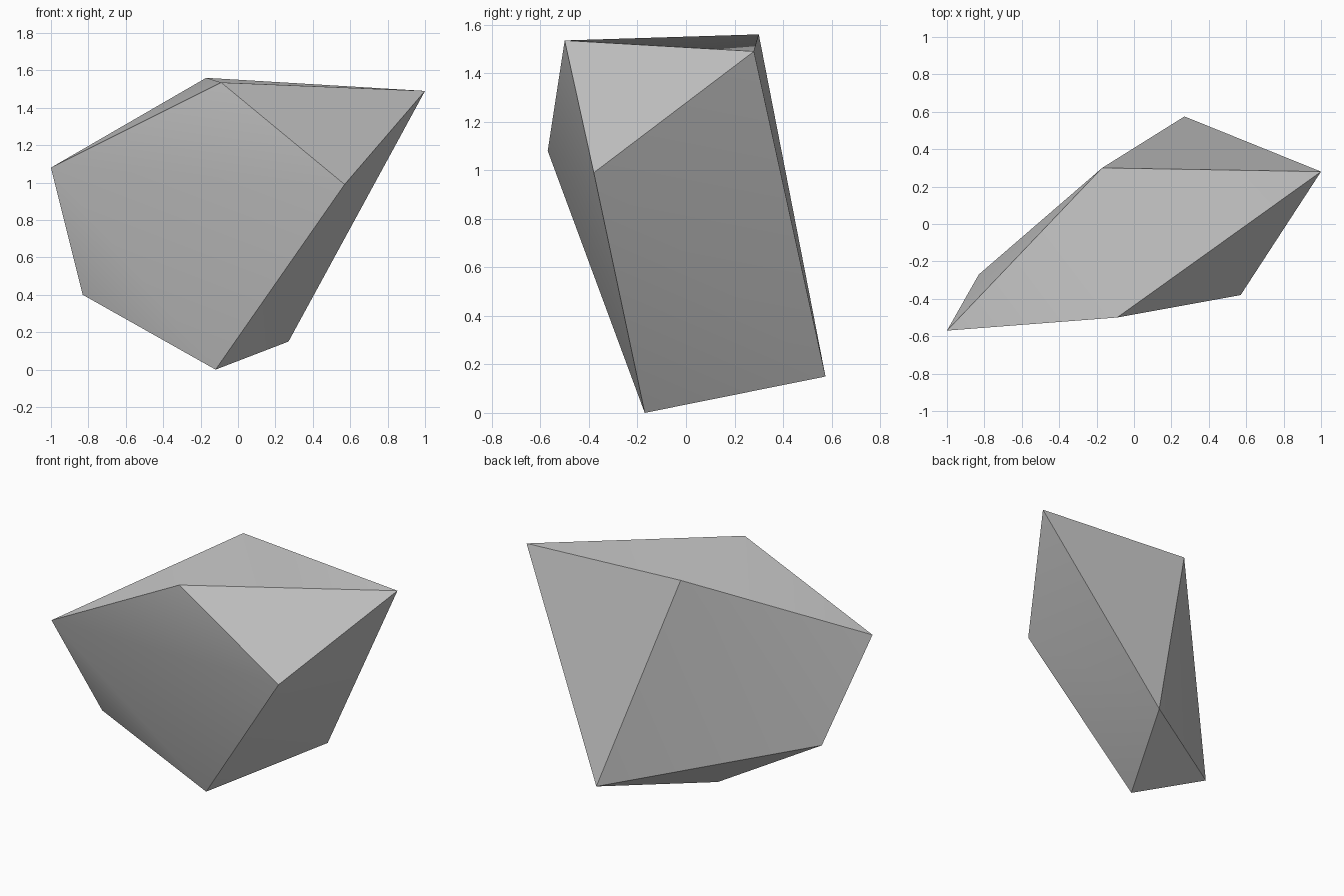
import bpy, bmesh, math

cube = bpy.data.objects.get("Cube")
if cube:
    bpy.data.objects.remove(cube, do_unlink=True)

# Stone colour
stone = bpy.data.materials.new("stone grey")
stone.use_nodes = True
grey = (0.6, 0.6, 0.6, 1)
stone.diffuse_color = grey
stone.node_tree.nodes["Principled BSDF"].inputs["Base Color"].default_value = grey

# Corner points of the angular rock
corners = [
    (-1, -0.57, 1.08),       # right tip
    (-0.83, -0.27, 0.40),    # lower right
    (-0.12, -0.17, 0),       # foot
    (0.27, 0.575, 0.15),     # back foot
    (1, 0.28, 1.49),         # left tip
    (0.57, -0.38, 0.99),     # front left
    (-0.09, -0.5, 1.535),    # front top
    (-0.17, 0.30, 1.56),     # back top
]

# Wrap the corners in a convex skin
bm = bmesh.new()
for co in corners:
    bm.verts.new(co)
bmesh.ops.convex_hull(bm, input=bm.verts[:])
bmesh.ops.recalc_face_normals(bm, faces=bm.faces[:])
mesh = bpy.data.meshes.new("rock")
bm.to_mesh(mesh)
bm.free()
mesh.materials.append(stone)

rock = bpy.data.objects.new("rock", mesh)
bpy.context.collection.objects.link(rock)

# Soften only the shallow folds
bpy.ops.object.select_all(action="DESELECT")
bpy.context.view_layer.objects.active = rock
rock.select_set(True)
bpy.ops.object.shade_smooth_by_angle(angle=math.radians(31))
